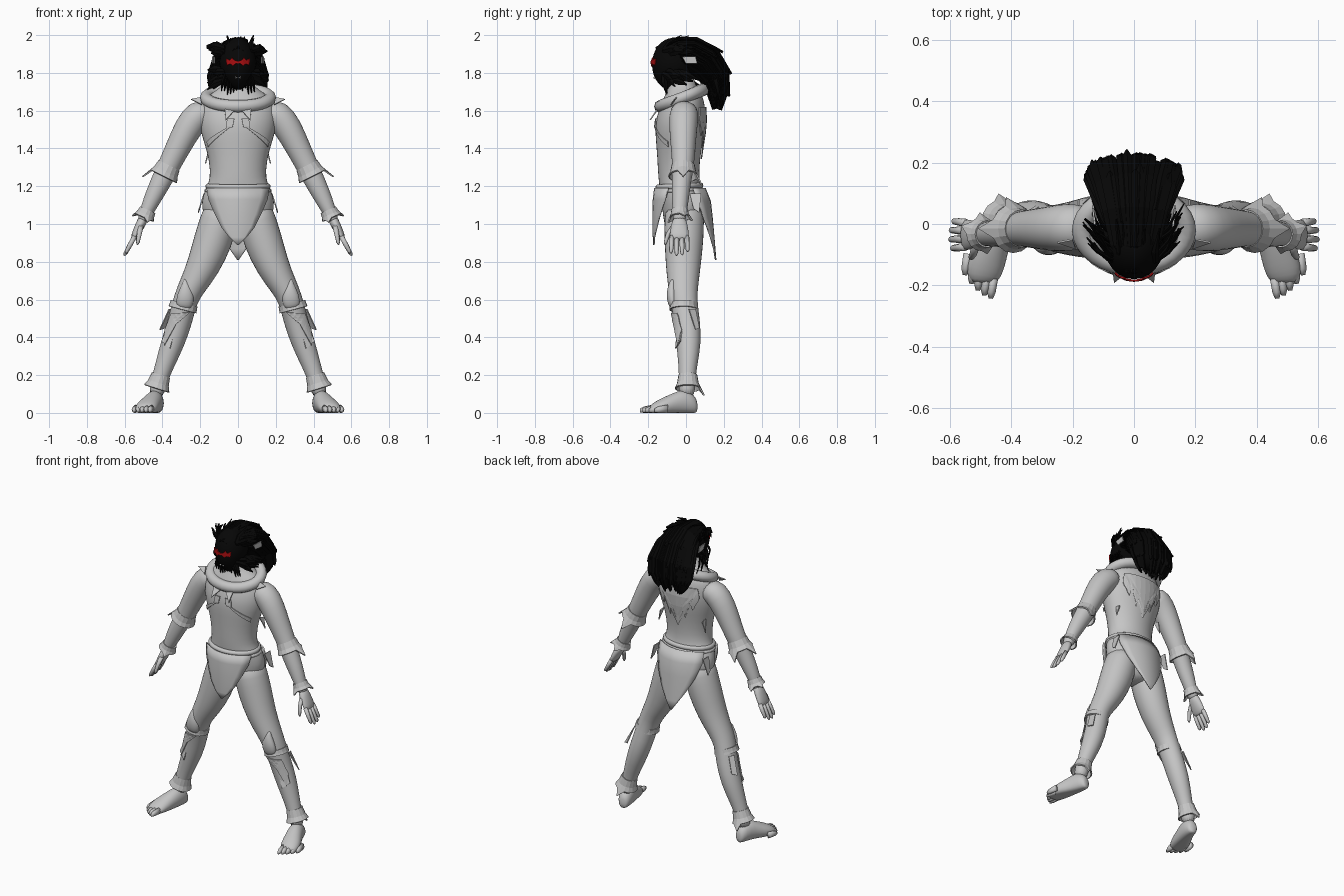
import bpy, bmesh, math, random
from mathutils import Vector

random.seed(4)
if "Cube" in bpy.data.objects:
    bpy.data.objects.remove(bpy.data.objects["Cube"])
X, Y, Z = Vector((1, 0, 0)), Vector((0, 1, 0)), Vector((0, 0, 1))


def material(name, color):
    m = bpy.data.materials.new(name)
    m.use_nodes = True
    m.diffuse_color = color
    bsdf = m.node_tree.nodes["Principled BSDF"]
    bsdf.inputs["Base Color"].default_value = color
    bsdf.inputs["Roughness"].default_value = 0.8
    return m


GREY = material("light grey", (0.56, 0.56, 0.56, 1))
BLACK = material("hair black", (0.002, 0.002, 0.002, 1))
RED = material("eye red", (0.38, 0.004, 0.005, 1))


def finish(name, bm, mat, mirror=False, subsurf=0, thick=0, wrap=None, smooth=True):
    """Turn a bmesh into an object with the usual modifiers."""
    bmesh.ops.recalc_face_normals(bm, faces=bm.faces)
    mesh = bpy.data.meshes.new(name)
    bm.to_mesh(mesh)
    bm.free()
    mesh.materials.append(mat)
    ob = bpy.data.objects.new(name, mesh)
    bpy.context.collection.objects.link(ob)
    if smooth:
        mesh.shade_smooth()
    if wrap:
        mod = ob.modifiers.new("wrap", "SHRINKWRAP")
        mod.target, mod.offset, mod.wrap_mode = wrap, 0.006, "ABOVE_SURFACE"
    if thick:
        mod = ob.modifiers.new("thickness", "SOLIDIFY")
        mod.thickness, mod.offset = thick, 0
    if subsurf:
        ob.modifiers.new("subdivide", "SUBSURF").levels = subsurf
    if mirror:
        ob.modifiers.new("mirror", "MIRROR")
    return ob


def limb(stations, ref=Y):
    """Stations (x, y, z, ru, rv) become cross-sections; rv lies along ref."""
    pts = [Vector(s[:3]) for s in stations]
    out = []
    for i, s in enumerate(stations):
        t = pts[min(i + 1, len(pts) - 1)] - pts[max(i - 1, 0)]
        out.append((pts[i], t.cross(ref).normalized() * s[3], ref * s[4]))
    return out


def loft(name, tubes, mat, n=16, closed=False, **kw):
    bm = bmesh.new()
    for tube in tubes:
        rings = []
        for c, u, v in tube:
            ring = []
            for k in range(n):
                a = math.tau * k / n
                p = c + u * math.cos(a) + v * math.sin(a)
                p.z = max(p.z, 0)
                ring.append(bm.verts.new(p))
            rings.append(ring)
        pairs = list(zip(rings, rings[1:] + rings[:1]))
        for a, b in pairs if closed else pairs[:-1]:
            for k in range(n):
                j = (k + 1) % n
                bm.faces.new((a[k], a[j], b[j], b[k]))
        if not closed:
            bm.faces.new(rings[0])
            bm.faces.new(rings[-1])
    return finish(name, bm, mat, **kw)


def hoop(name, rx, ry, cy, z, tilt, r):
    tube = []
    for k in range(32):
        a = math.tau * k / 32
        out = Vector((math.cos(a), math.sin(a), 0))
        c = Vector((rx * out.x, cy + ry * out.y, z + tilt * out.y))
        tube.append((c, out * r, Z * r))
    loft(name, [tube], GREY, n=10, closed=True)


def cuff(name, center, axis, r0, r1, length, spikes, drop=0.8):
    """Flared open sleeve; its rim is pulled down at the spike positions."""
    bm, n, axis = bmesh.new(), 16, Vector(axis).normalized()
    u, rings = axis.cross(Y).normalized(), []
    for f in (0, 0.6, 1):
        r, ring = r0 + (r1 - r0) * f * f, []
        for k in range(n):
            a = math.tau * k / n
            spike = f == 1 and k in spikes
            rr = r * (1.3 if spike else 1)
            ring.append(bm.verts.new(Vector(center) + axis * length * (f + drop * spike)
                                     + (u * math.cos(a) + Y * math.sin(a)) * rr))
        rings.append(ring)
    for a, b in zip(rings, rings[1:]):
        for k in range(n):
            bm.faces.new((a[k], a[(k + 1) % n], b[(k + 1) % n], b[k]))
    finish(name, bm, GREY, mirror=True, thick=0.008, smooth=False)


def plate(name, points, mat=GREY, wrap=None):
    bm = bmesh.new()
    bm.faces.new([bm.verts.new(p) for p in points])
    if wrap:
        bmesh.ops.triangulate(bm, faces=bm.faces)
        bmesh.ops.subdivide_edges(bm, edges=bm.edges, cuts=3, use_grid_fill=True)
    finish(name, bm, mat, mirror=True, wrap=wrap, thick=0.006, smooth=False)


def flap(name, rows, curve):
    """Hanging cloth from rows of (z, half width, y)."""
    bm, grid = bmesh.new(), []
    for z, w, y in rows:
        grid.append([bm.verts.new((w * s / 4, y + curve * (w * s / 4) ** 2, z))
                     for s in range(-4, 5)])
    for a, b in zip(grid, grid[1:]):
        for k in range(8):
            bm.faces.new((a[k], a[k + 1], b[k + 1], b[k]))
    finish(name, bm, GREY, thick=0.008)


# Torso and neck: (z, half width, front, back)
body = [(0.92, .05, -.07, .06), (0.97, .13, -.11, .09), (1.05, .19, -.125, .11),
        (1.12, .197, -.13, .11), (1.18, .178, -.14, .09), (1.22, .155, -.145, .075),
        (1.28, .148, -.15, .07), (1.38, .163, -.155, .08), (1.48, .2, -.165, .1),
        (1.56, .21, -.163, .107), (1.64, .2, -.13, .1), (1.69, .15, -.11, .085),
        (1.73, .075, -.09, .05), (1.8, .06, -.09, .04)]
torso = loft("torso", [limb([(0, (f + b) / 2, z, w, (b - f) / 2) for z, w, f, b in body])],
             GREY, n=20, subsurf=1)

# Arms with hands
arm = [(.14, -.01, 1.6, .06, .07), (.21, -.01, 1.585, .083, .08), (.265, -.015, 1.51, .077, .076),
       (.32, -.015, 1.4, .066, .066), (.37, -.015, 1.3, .06, .058), (.41, -.025, 1.22, .055, .052),
       (.46, -.03, 1.12, .046, .045), (.495, -.035, 1.04, .032, .036), (.51, -.035, 1.01, .027, .034)]
loft("arms", [limb(arm)], GREY, subsurf=1, mirror=True)
loft("palms", [limb([(.495, -.035, 1.04, .028, .032), (.52, -.035, .99, .026, .046),
                     (.545, -.035, .94, .021, .052), (.557, -.035, .915, .013, .048)])],
     GREY, subsurf=1, mirror=True)
fingers = []
for i, length in enumerate((.88, 1, .97, .8)):
    y, d = -.074 + i * .026, Vector((.055, (i - 1.5) * .004, -.102)) * length
    fingers.append(limb([(*(Vector((.547, y, .935)) + d * t), r, r)
                         for t, r in ((0, .013), (.5, .0125), (.9, .01), (1, .004))]))
fingers.append(limb([(.515, -.065, .99, .015, .016), (.522, -.093, .95, .013, .013),
                     (.53, -.108, .905, .01, .01), (.533, -.11, .89, .004, .004)]))
loft("fingers", fingers, GREY, n=8, mirror=True)

# Legs and feet
leg = [(.085, -.01, 1.1, .09, .1), (.102, -.01, 1.02, .1, .107), (.128, -.01, .92, .107, .106),
       (.185, -.015, .77, .09, .094), (.238, -.015, .68, .074, .082), (.28, -.015, .6, .065, .074),
       (.302, .005, .5, .066, .07), (.345, .015, .37, .064, .068), (.39, .01, .25, .05, .05),
       (.42, .005, .16, .043, .043), (.437, .005, .08, .042, .045)]
legs = loft("legs", [limb(leg)], GREY, subsurf=1, mirror=True)
foot = [(.425, .06, .03, .02, .03), (.428, .045, .045, .038, .05), (.438, -.01, .06, .048, .07),
        (.458, -.07, .045, .053, .06), (.482, -.13, .032, .063, .045), (.492, -.17, .022, .056, .034),
        (.492, -.195, .016, .04, .02)]
loft("feet", [limb(foot, Z)], GREY, subsurf=1, mirror=True)
toes = []
for i in range(5):
    x, reach = .465 + i * .021, -.243 + i * .007 + i * i * .003
    toes.append(limb([(x - .008, reach + .07, .022, .015, .022), (x, reach + .02, .017, .014, .017),
                      (x + .002, reach, .013, .007, .01)], Z))
loft("toes", toes, GREY, n=8, mirror=True)

# Sleeves and leg bands
cuff("elbow_cuffs", (.365, -.015, 1.31), (.45, 0, -.9), .058, .076, .065, (0, 4))
cuff("wrist_cuffs", (.478, -.033, 1.075), (.4, 0, -.9), .04, .052, .045, (1, 4, 11), .4)
cuff("knee_bands", (.285, -.012, .58), (.25, 0, -.95), .069, .073, .035, ())
cuff("ankle_cuffs", (.408, .01, .2), (.3, 0, -.95), .046, .066, .075, (4,), .5)

# Knee guards and shin pieces
loft("knee_guards", [limb([(.282, -.07, .71, .004, .01), (.275, -.075, .67, .028, .022),
                           (.277, -.075, .62, .048, .03), (.285, -.07, .57, .045, .025),
                           (.288, -.065, .55, .03, .015)])], GREY, subsurf=1, mirror=True)
plate("shin_guards", [(.25, -.08, .53), (.37, -.06, .53), (.42, -.04, .45), (.4, -.06, .36),
                      (.33, -.08, .47)], wrap=legs)
plate("shin_fins", [(.33, -.045, .45), (.37, -.02, .46), (.405, -.03, .38), (.36, -.055, .34)])
plate("calf_tabs", [(.35, .05, .55), (.365, .015, .55), (.415, .05, .44), (.385, .07, .45)])

# Collar, belt and cloth
hoop("collar", .168, .115, -.02, 1.668, .045, .034)
hoop("belt", .158, .112, -.035, 1.2, .005, .015)
hoop("lower_belt", .168, .116, -.03, 1.178, .005, .01)
flap("front_cloth", [(1.19, .165, -.165), (1.13, .155, -.172), (1.05, .12, -.174),
                     (.98, .085, -.174), (.93, .045, -.172), (.89, .004, -.17)], 2.6)
flap("back_cloth", [(1.19, .16, .1), (1.12, .165, .128), (1.03, .135, .138),
                    (.94, .09, .146), (.87, .045, .152), (.81, .004, .157)], -2.4)
plate("hip_tabs", [(.18, .02, 1.16), (.18, .08, 1.16), (.21, .07, 1.06), (.205, .04, 1.08)])

# Vest pieces lying on the torso
plate("chest_edges", [(.19, -.12, 1.4), (.19, -.12, 1.43), (.1, -.17, 1.49), (.02, -.18, 1.53),
                      (.1, -.17, 1.47)], wrap=torso)
plate("chest_tabs", [(.02, -.18, 1.56), (.06, -.18, 1.56), (.07, -.18, 1.51), (.03, -.18, 1.51)],
      wrap=torso)
plate("back_fringe", [(0, .12, 1.62), (.15, .1, 1.62), (.17, .1, 1.55), (.12, .12, 1.46),
                      (.1, .12, 1.53), (.06, .12, 1.4), (.04, .12, 1.5), (0, .12, 1.34)], wrap=torso)
plate("shoulder_spikes", [(.19, -.08, 1.63), (.2, -.05, 1.67), (.25, -.06, 1.66)])
plate("collar_spikes", [(.02, -.155, 1.6), (.07, -.15, 1.61), (.065, -.19, 1.55)])
plate("rib_spikes", [(.15, .01, 1.4), (.155, .05, 1.39), (.172, .04, 1.32)])

# Masked head
bm = bmesh.new()
bmesh.ops.create_uvsphere(bm, u_segments=24, v_segments=16, radius=1)
for v in bm.verts:
    jaw = 1 + 0.25 * min(v.co.z, 0)
    v.co = Vector((v.co.x * .098 * jaw, -.068 + v.co.y * .112, 1.845 + v.co.z * .14))
head = finish("masked_head", bm, BLACK)
plate("eyes", [(0, -.19, 1.862), (.02, -.19, 1.868), (.036, -.185, 1.884), (.046, -.18, 1.867),
               (.072, -.17, 1.88), (.064, -.17, 1.838), (.044, -.18, 1.848), (.028, -.19, 1.834),
               (.012, -.19, 1.851), (0, -.19, 1.848)], RED, wrap=head)
plate("mouth_marks", [(.006, -.18, 1.772), (.016, -.18, 1.775), (.014, -.18, 1.764)], wrap=head)
plate("temple_patches", [(.126, -.02, 1.885), (.134, .05, 1.888), (.134, .06, 1.85),
                         (.126, .0, 1.85)])

# Swept-back mane: core volume, then blades following it
mane = [(0, -.155, 1.9, .03, .03), (0, -.07, 1.91, .07, .07), (0, .03, 1.9, .085, .097),
        (0, .1, 1.86, .088, .122), (0, .15, 1.79, .075, .14), (0, .168, 1.71, .055, .135),
        (0, .165, 1.64, .03, .1)]
core = limb(mane, X)
loft("mane_core", [core], BLACK, subsurf=1)
blades = []
for i in range(110):
    a, start = random.uniform(0, math.tau), random.choice((0, 1, 2, 3))
    stop = min(start + random.choice((3, 4)), 6)
    pts = []
    for j in range(start, stop + 1):
        c, u, v = core[j]
        pts.append(c + (u * math.cos(a) + v * math.sin(a)) * (1 + .05 * (j - start) / 3))
    step = (pts[-1] - pts[-2]).normalized()
    pts.append(pts[-1] + step * random.uniform(.01, .04))
    blades.append(limb([(*p, .007, .005 if j in (0, len(pts) - 1) else .016)
                        for j, p in enumerate(pts)], X))
loft("mane_blades", blades, BLACK, n=4, smooth=False)

# Tufts above and below the temples, under the jaw and on the crown
tufts = []
for i in range(40):
    side, low = random.choice((-1, 1)), i % 2
    root = Vector((side * .07, random.uniform(-.13, -.04),
                   random.uniform(1.76, 1.83) if low else random.uniform(1.9, 1.94)))
    tip = Vector((side * random.uniform(.12, .17), root.y + random.uniform(.05, .13),
                  root.z + (random.uniform(-.06, 0) if low else random.uniform(0, .02))))
    mid = (root + tip) / 2 + Vector((side * .01, 0, .005))
    tufts.append(limb([(*root, .005, .012), (*mid, .006, .02), (*tip, .002, .004)], Z))
for i in range(12):
    x = -.08 + i * .0145
    tufts.append(limb([(x * .8, -.11, 1.8, .01, .02), (x, -.115, 1.75, .01, .016),
                       (x * 1.1, -.1, random.uniform(1.68, 1.72), .002, .003)]))
for i in range(8):
    x = random.uniform(-.07, .07)
    tufts.append(limb([(x, -.12, 1.92, .012, .012), (x, -.09, 1.96, .011, .011),
                       (x * 1.2, random.uniform(-.06, .02), random.uniform(1.98, 2), .002, .003)], X))
loft("face_tufts", tufts, BLACK, n=4, smooth=False)
